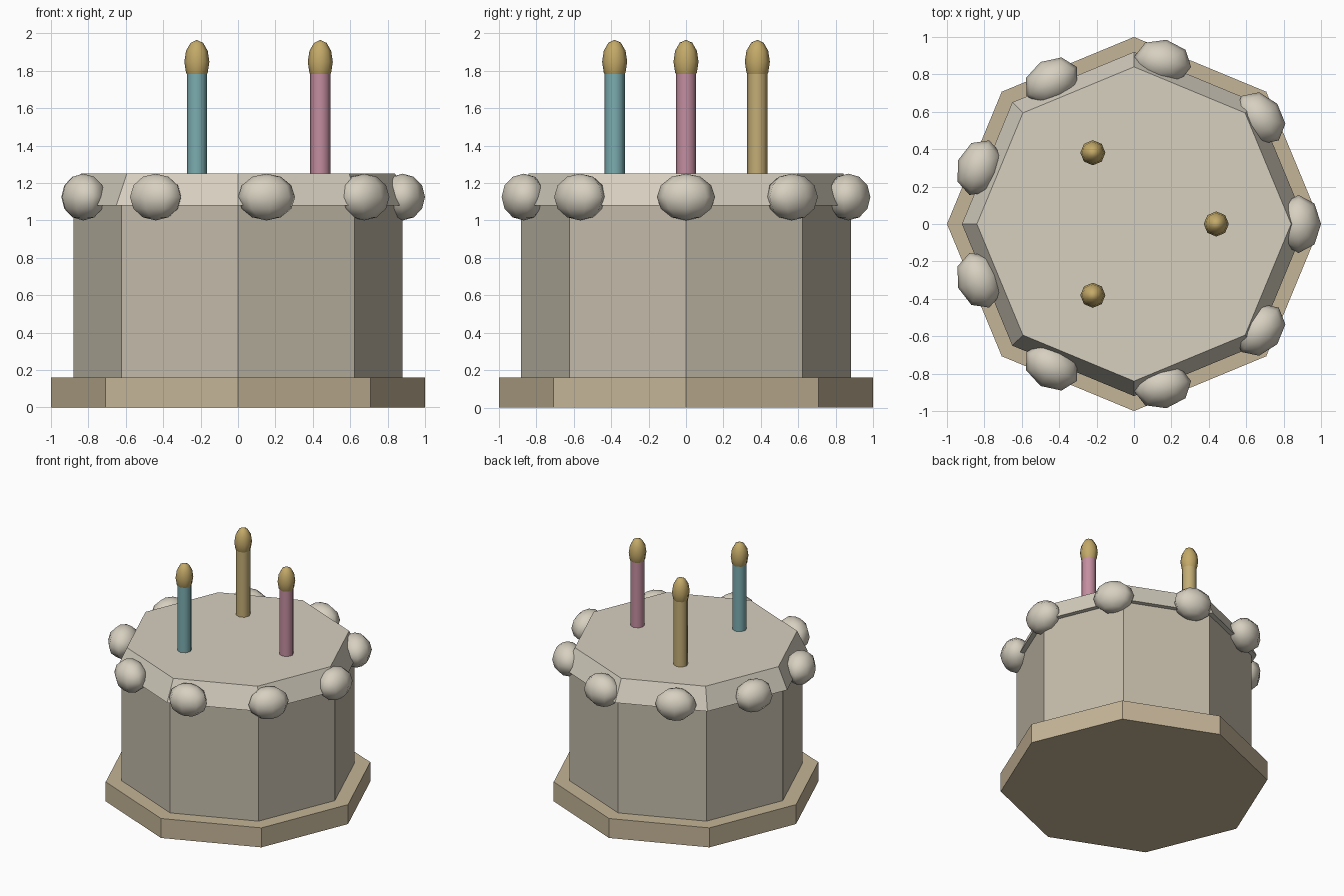
import bpy
from math import radians, cos, sin

if "Cube" in bpy.data.objects:
    bpy.data.objects.remove(bpy.data.objects["Cube"])


def material(name, rgb):
    m = bpy.data.materials.new(name)
    m.diffuse_color = (*rgb, 1)
    m.use_nodes = True
    m.node_tree.nodes["Principled BSDF"].inputs["Base Color"].default_value = m.diffuse_color
    return m


TAN = material("board_tan", (0.56, 0.46, 0.31))
SPONGE = material("sponge_cream", (0.55, 0.50, 0.40))
CREAM = material("icing_cream", (0.68, 0.63, 0.53))
PINK = material("pink_wax", (0.55, 0.27, 0.35))
GOLD = material("gold_wax", (0.55, 0.42, 0.18))
TEAL = material("teal_wax", (0.20, 0.42, 0.44))
FLAME = material("flame_gold", (0.55, 0.40, 0.14))


def finish(name, mat, smooth):
    ob = bpy.context.object
    ob.name = name
    ob.data.materials.append(mat)
    if smooth:
        bpy.ops.object.shade_smooth_by_angle(angle=radians(smooth))
    return ob


def prism(name, r1, r2, z0, z1, mat, x=0, y=0, smooth=0):
    # eight-sided drum with a corner on the +x axis
    bpy.ops.mesh.primitive_cone_add(vertices=8, radius1=r1, radius2=r2, depth=z1 - z0,
                                    location=(x, y, (z0 + z1) / 2))
    return finish(name, mat, smooth)


def blob(name, loc, size, mat, turn=0):
    bpy.ops.mesh.primitive_uv_sphere_add(segments=8, ring_count=6, radius=1, location=loc,
                                         rotation=(0, 0, turn))
    bpy.context.object.scale = size
    return finish(name, mat, 60)


# Board, cake and icing slab
prism("cake_board", 1.0, 1.0, 0, 0.16, TAN)
prism("cake_body", 0.88, 0.88, 0.16, 1.10, SPONGE)
prism("icing_top", 0.92, 0.84, 1.08, 1.25, CREAM)

# Ring of piped cream dollops
for i in range(9):
    a = radians(40 * i)
    blob(f"cream_dollop_{i + 1}", (0.88 * cos(a), 0.88 * sin(a), 1.125),
         (0.12, 0.155, 0.125), CREAM, a)

# Three candles with flames
for i, (colour, wax) in enumerate((("pink", PINK), ("gold", GOLD), ("teal", TEAL))):
    a = radians(120 * i)
    x, y = 0.44 * cos(a), 0.44 * sin(a)
    prism(f"{colour}_candle", 0.054, 0.054, 1.23, 1.785, wax, x, y, smooth=50)
    blob(f"{colour}_candle_flame", (x, y, 1.848), (0.067, 0.067, 0.117), FLAME)
